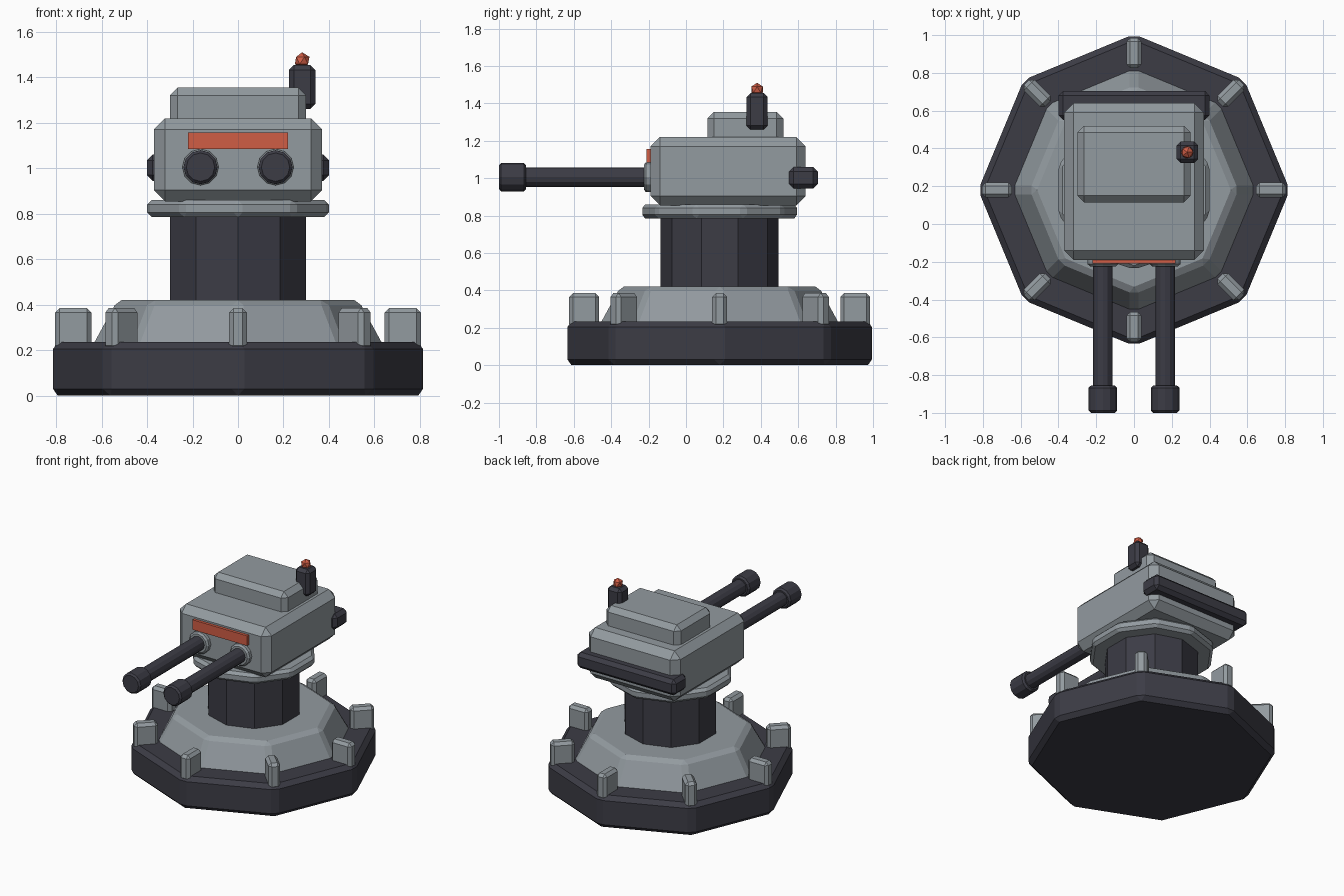
import bpy, math
from mathutils import Vector

cube = bpy.data.objects.get("Cube")
if cube:
    bpy.data.objects.remove(cube, do_unlink=True)


def material(name, rgb):
    m = bpy.data.materials.new(name)
    m.use_nodes = True
    m.diffuse_color = (*rgb, 1)
    m.node_tree.nodes["Principled BSDF"].inputs["Base Color"].default_value = (*rgb, 1)
    return m


GREY = material("armour grey", (0.29, 0.325, 0.35))
DARK = material("gunmetal", (0.045, 0.045, 0.06))
RED = material("signal red", (0.63, 0.11, 0.06))
CY = 0.18  # turret axis


def finish(name, mat, bevel):
    ob = bpy.context.object
    ob.name = name
    ob.data.materials.clear()
    ob.data.materials.append(mat)
    if bevel:
        mod = ob.modifiers.new("chamfer", 'BEVEL')
        mod.width = bevel
        mod.segments = 1
        mod.limit_method = 'ANGLE'
        mod.angle_limit = math.radians(30)
    return ob


def box(name, low, high, mat, bevel=0, turn=0):
    low, high = Vector(low), Vector(high)
    bpy.ops.mesh.primitive_cube_add(size=1, location=(low + high) / 2)
    ob = bpy.context.object
    for v in ob.data.vertices:
        v.co *= high - low
    return finish(name, mat, bevel)


def prism(name, sides, r1, r2, z1, z2, mat, bevel=0):
    # the first corner lies on +y
    bpy.ops.mesh.primitive_cone_add(vertices=sides, radius1=r1, radius2=r2, depth=z2 - z1,
                                    location=(0, CY, (z1 + z2) / 2))
    return finish(name, mat, bevel)


def tube(name, x, y1, y2, r, mat, bevel=0):
    bpy.ops.mesh.primitive_cylinder_add(vertices=12, radius=r, depth=y2 - y1,
                                        location=(x, (y1 + y2) / 2, 1.005),
                                        rotation=(math.pi / 2, 0, 0))
    return finish(name, mat, bevel)


# Base, deck and pedestal
prism("base", 8, 0.825, 0.825, 0, 0.235, DARK, 0.03)
prism("deck", 8, 0.66, 0.54, 0.2, 0.42, GREY, 0.025)
prism("column", 10, 0.315, 0.315, 0.4, 0.8, DARK)
prism("turntable", 10, 0.42, 0.42, 0.785, 0.86, GREY, 0.02)

# Posts around the rim
for i in range(8):
    a = i * math.pi / 4
    post = box(f"post_{i + 1}", (-0.08, -0.04, 0.2), (0.08, 0.04, 0.385), GREY, 0.02)
    post.location.x = 0.725 * math.cos(a)
    post.location.y = CY + 0.725 * math.sin(a)
    post.rotation_euler.z = a

# Turret head
box("head", (-0.37, -0.19, 0.855), (0.37, 0.64, 1.22), GREY, 0.05)
box("roof_block", (-0.3, 0.115, 1.17), (0.3, 0.52, 1.355), GREY, 0.035)
box("rear_bar", (-0.4, 0.55, 0.945), (0.4, 0.705, 1.06), DARK, 0.025)
box("visor", (-0.22, -0.21, 1.085), (0.22, -0.17, 1.157), RED)

# Twin guns
for side, x in (("right", -0.165), ("left", 0.165)):
    tube(side + "_collar", x, -0.225, -0.17, 0.08, GREY, 0.012)
    tube(side + "_barrel", x, -0.87, -0.2, 0.052, DARK)
    tube(side + "_muzzle", x, -1, -0.855, 0.075, DARK, 0.012)

# Beacon
box("beacon_mount", (0.225, 0.323, 1.26), (0.34, 0.437, 1.455), DARK, 0.022)
bpy.ops.mesh.primitive_ico_sphere_add(subdivisions=1, radius=0.036, location=(0.282, 0.38, 1.474))
finish("beacon_light", RED, 0)
